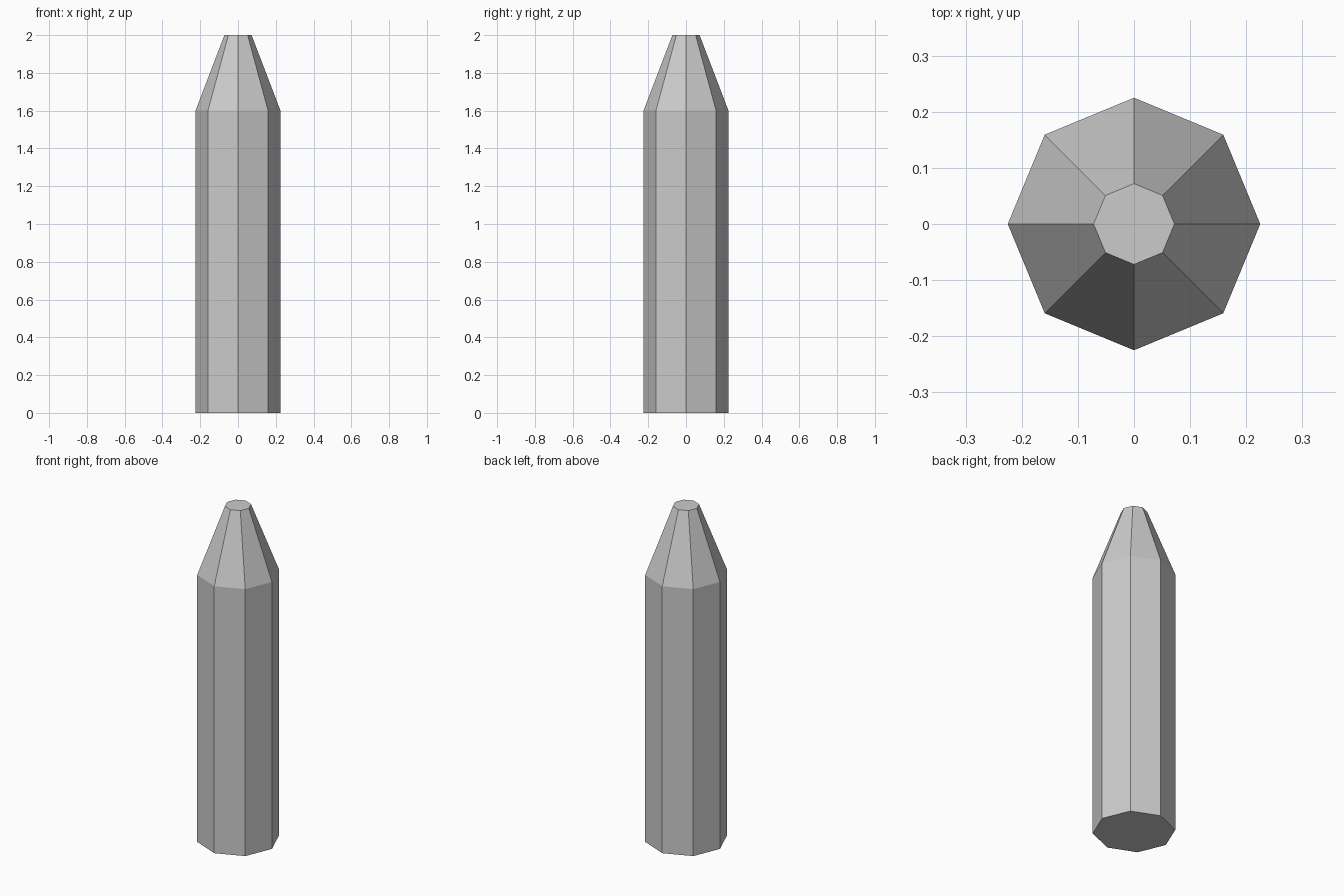
import bpy
import bmesh
from math import cos, sin, tau

cube = bpy.data.objects.get("Cube")
if cube:
    bpy.data.objects.remove(cube, do_unlink=True)

SIDES = 8
# (radius, height) of each ring: base, shoulder, blunt tip
PROFILE = [(0.225, 0.0), (0.225, 1.6), (0.072, 2.0)]

# Single flat grey
grey = bpy.data.materials.new("plain_grey")
grey.use_nodes = True
colour = (0.6, 0.6, 0.6, 1.0)
grey.diffuse_color = colour
grey.node_tree.nodes["Principled BSDF"].inputs["Base Color"].default_value = colour

# Octagonal shaft with a tapered end, capped at both ends
bm = bmesh.new()
rings = [[bm.verts.new((r * cos(tau * i / SIDES), r * sin(tau * i / SIDES), z))
          for i in range(SIDES)] for r, z in PROFILE]
for low, high in zip(rings, rings[1:]):
    for i in range(SIDES):
        j = (i + 1) % SIDES
        bm.faces.new((low[i], low[j], high[j], high[i]))
bm.faces.new(rings[0][::-1])
bm.faces.new(rings[-1])

mesh = bpy.data.meshes.new("tapered_post")
bm.to_mesh(mesh)
bm.free()
mesh.materials.append(grey)
post = bpy.data.objects.new("tapered_post", mesh)
bpy.context.collection.objects.link(post)
